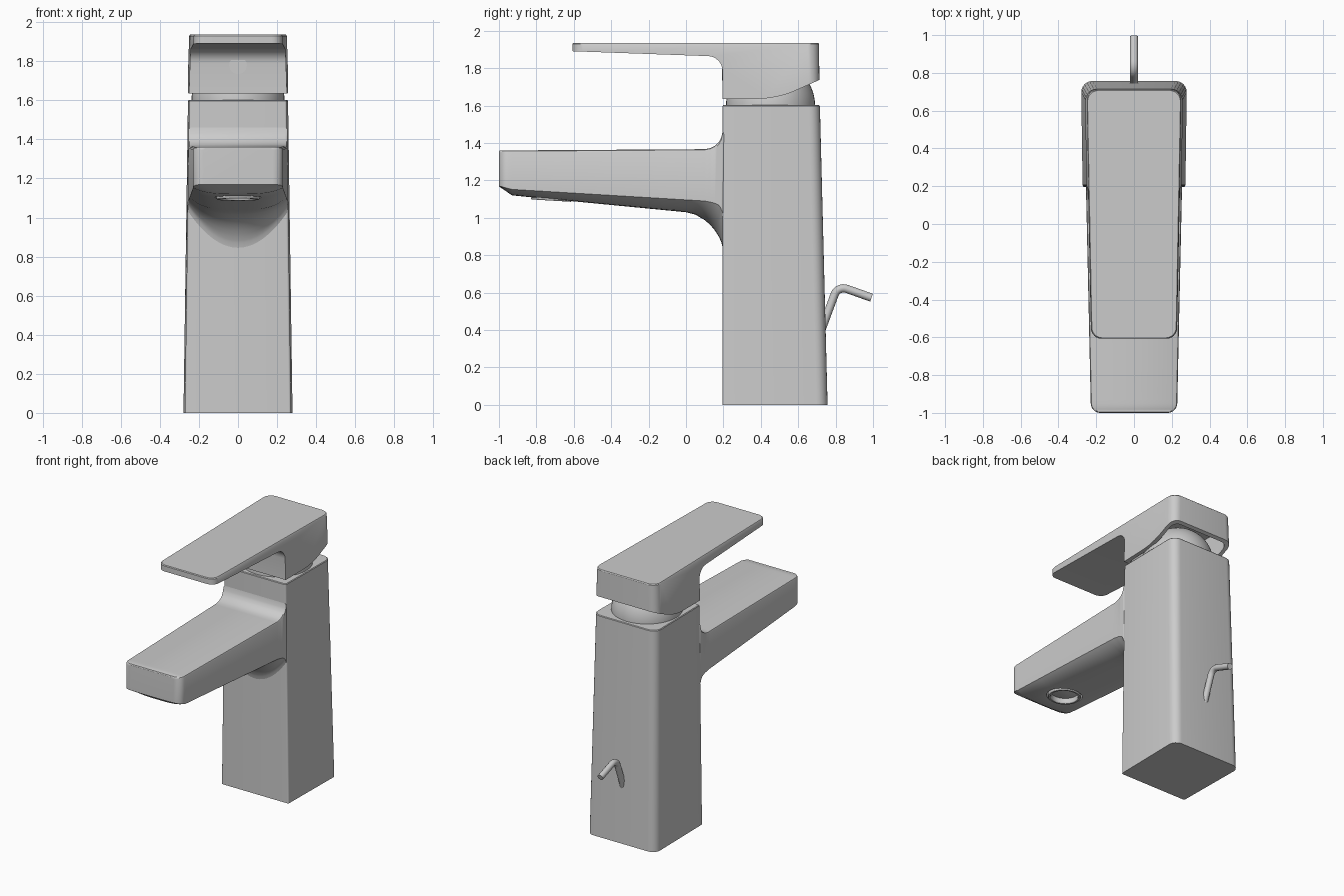
import bpy, bmesh
from math import sin, cos, pi
from mathutils import Vector

if "Cube" in bpy.data.objects:
    bpy.data.objects.remove(bpy.data.objects["Cube"])


def loft(name, rings):
    """Closed skin over rings of equal point count, capped at both ends."""
    bm = bmesh.new()
    vs = [[bm.verts.new(p) for p in r] for r in rings]
    n = len(rings[0])
    for a, b in zip(vs, vs[1:]):
        for i in range(n):
            bm.faces.new((a[i], a[(i + 1) % n], b[(i + 1) % n], b[i]))
    bm.faces.new(vs[0])
    bm.faces.new(vs[-1])
    bmesh.ops.recalc_face_normals(bm, faces=bm.faces)
    me = bpy.data.meshes.new(name)
    bm.to_mesh(me)
    bm.free()
    ob = bpy.data.objects.new(name, me)
    bpy.context.collection.objects.link(ob)
    return ob


def rounded(corners, n=7):
    """2D outline from (x, y, radius) corners."""
    out = []
    for i, (x, y, r) in enumerate(corners):
        p = Vector((x, y))
        if r == 0:
            out.append(p)
            continue
        d0 = (Vector(corners[i - 1][:2]) - p).normalized() * r
        d1 = (Vector(corners[(i + 1) % len(corners)][:2]) - p).normalized() * r
        for k in range(n):
            a = pi / 2 * k / (n - 1)
            out.append(p + d0 * (1 - sin(a)) + d1 * (1 - cos(a)))
    return out


def trapezoid(wf, wb, yf, yb, rf, rb):
    return rounded([(-wf, yf, rf), (wf, yf, rf), (wb, yb, rb), (-wb, yb, rb)])


def at_z(outline, z):
    return [(p[0], p[1], z) for p in outline]


def interp(table, y):
    for (a, va), (b, vb) in zip(table, table[1:]):
        if y <= b:
            return va + (vb - va) * max(0, (y - a) / (b - a))
    return table[-1][1]


def activate(ob):
    bpy.ops.object.select_all(action='DESELECT')
    ob.select_set(True)
    bpy.context.view_layer.objects.active = ob


def boolean(ob, cutter, op):
    m = ob.modifiers.new("cut", 'BOOLEAN')
    m.operation, m.solver, m.object = op, 'EXACT', cutter
    activate(ob)
    bpy.ops.object.modifier_apply(modifier=m.name)
    bpy.data.objects.remove(cutter)


def smooth(ob, deg=32):
    activate(ob)
    bpy.ops.object.shade_smooth_by_angle(angle=deg * pi / 180)


def disc_rings(profile, centre, tilt, n=48):
    """Rings of revolution from (radius, height), tilted about x."""
    cx, cy, cz = centre
    return [[(cx + r * cos(2 * pi * i / n),
              cy + r * sin(2 * pi * i / n) * cos(tilt) - h * sin(tilt),
              cz + r * sin(2 * pi * i / n) * sin(tilt) + h * cos(tilt))
             for i in range(n)] for r, h in profile]


# Tapered column
column = loft("column", [
    at_z(trapezoid(.272, .28, .195, .757, .012, .06), 0),
    at_z(trapezoid(.250, .257, .195, .716, .012, .06), 1.597),
    at_z(trapezoid(.246, .253, .199, .712, .012, .06), 1.602)])
smooth(column)

# Spout with a bellied underside flaring into the column
top = [(-1, 1.355), (-.995, 1.36), (.1, 1.367), (.13, 1.373), (.155, 1.386),
       (.175, 1.404), (.189, 1.43), (.195, 1.46)]
side = [(-1, 1.17), (-.93, 1.152), (.1, 1.09), (.15, 1.08), (.18, 1.065), (.195, 1.03)]
belly = [(-1, 1.168), (-.93, 1.12), (0, 1.03), (.05, 1.017), (.1, .988),
         (.13, .962), (.155, .932), (.175, .9), (.189, .87), (.195, .845)]
power = [(-1, 3.5), (-.1, 3.5), (.195, 2)]
R = .05
ys = [-1 + R * (1 - cos(pi / 2 * k / 7)) for k in range(8)]
ys += [-.93, -.7, -.4, -.1, 0, .03, .05, .08, .1, .115, .13, .143, .155, .166,
       .175, .183, .189, .195, .23]
rings = []
for y in ys:
    w = .228 + (y + 1) * .022
    if y < -1 + R:
        w -= R - (R * R - (y + 1 - R) ** 2) ** .5
    if y > .2:
        w = .24
    zt, zs, zb, p = (interp(t, y) for t in (top, side, belly, power))
    ring = [(-w + .012, y, zt), (-w + .004, y, zt - .004), (-w, y, zt - .012)]
    for k in range(25):
        t = -cos(pi * k / 24)
        ring.append((w * t, y, zb + (zs - zb) * abs(t) ** p))
    ring += [(w, y, zt - .012), (w - .004, y, zt - .004), (w - .012, y, zt)]
    rings.append(ring)
spout = loft("spout", rings)

# Water outlet recess, ring and screen
outlet = (0, -.72, 1.1)
boolean(spout, loft("outlet_cutter", disc_rings([(.118, -.08), (.118, .06)], outlet, -.097)),
        'DIFFERENCE')
smooth(spout)
ring = loft("outlet_ring", disc_rings(
    [(.09, .05), (.09, -.002), (.094, -.008), (.106, -.008), (.11, -.002), (.11, .062)],
    outlet, -.06))
smooth(ring)
screen = loft("outlet_screen", disc_rings([(.092, .06), (.092, .03), (.05, .02), (.01, .016)],
                                          outlet, -.06))
smooth(screen)

# Domed cartridge cover under the handle
dome = loft("cartridge_dome", disc_rings(
    [(.238, -.02)] + [(.238 * cos(a * pi / 32), .238 * sin(a * pi / 32)) for a in range(16)],
    (0, .452, 1.6), 0))
smooth(dome)

# Lever handle: plan outline intersected with its side profile, hollow below
handle = loft("lever_handle", [
    at_z(trapezoid(.236, .262, -.607, .715, .055, .06), 1.6),
    at_z(trapezoid(.226, .251, -.607, .711, .055, .06), 1.93),
    at_z(trapezoid(.222, .247, -.603, .707, .055, .06), 1.936)])
prof = rounded([(-.7, 1.894, 0), (.195, 1.862, .075), (.195, 1.634, 0),
                (.49, 1.638, .09), (.8, 1.776, 0), (.8, 2, 0), (-.7, 2, 0)])
boolean(handle, loft("profile_cutter", [[(x, p[0], p[1]) for p in prof] for x in (-.4, .4)]),
        'INTERSECT')
boolean(handle, loft("hollow_cutter", [
    at_z(trapezoid(.222, .23, .215, .69, .03, .05), z) for z in (1.55, 1.86)]), 'DIFFERENCE')
smooth(handle)

# Set-screw cap on the front of the handle
cap = loft("screw_cap", disc_rings([(.045, 0), (.045, .012)], (0, .204, 1.78), pi / 2))
smooth(cap)

# Bent lift rod at the back
cu = bpy.data.curves.new("lift_rod", 'CURVE')
cu.dimensions = '3D'
cu.bevel_depth, cu.bevel_resolution, cu.use_fill_caps = .022, 4, True
path = rounded([(.69, .31, 0), (.812, .637, .05), (.992, .573, 0)], 9)
sp = cu.splines.new('POLY')
sp.points.add(len(path) - 1)
for pt, p in zip(sp.points, path):
    pt.co = (0, p[0], p[1], 1)
rod = bpy.data.objects.new("lift_rod", cu)
bpy.context.collection.objects.link(rod)
activate(rod)
bpy.ops.object.convert(target='MESH')
smooth(bpy.context.view_layer.objects.active, 40)
